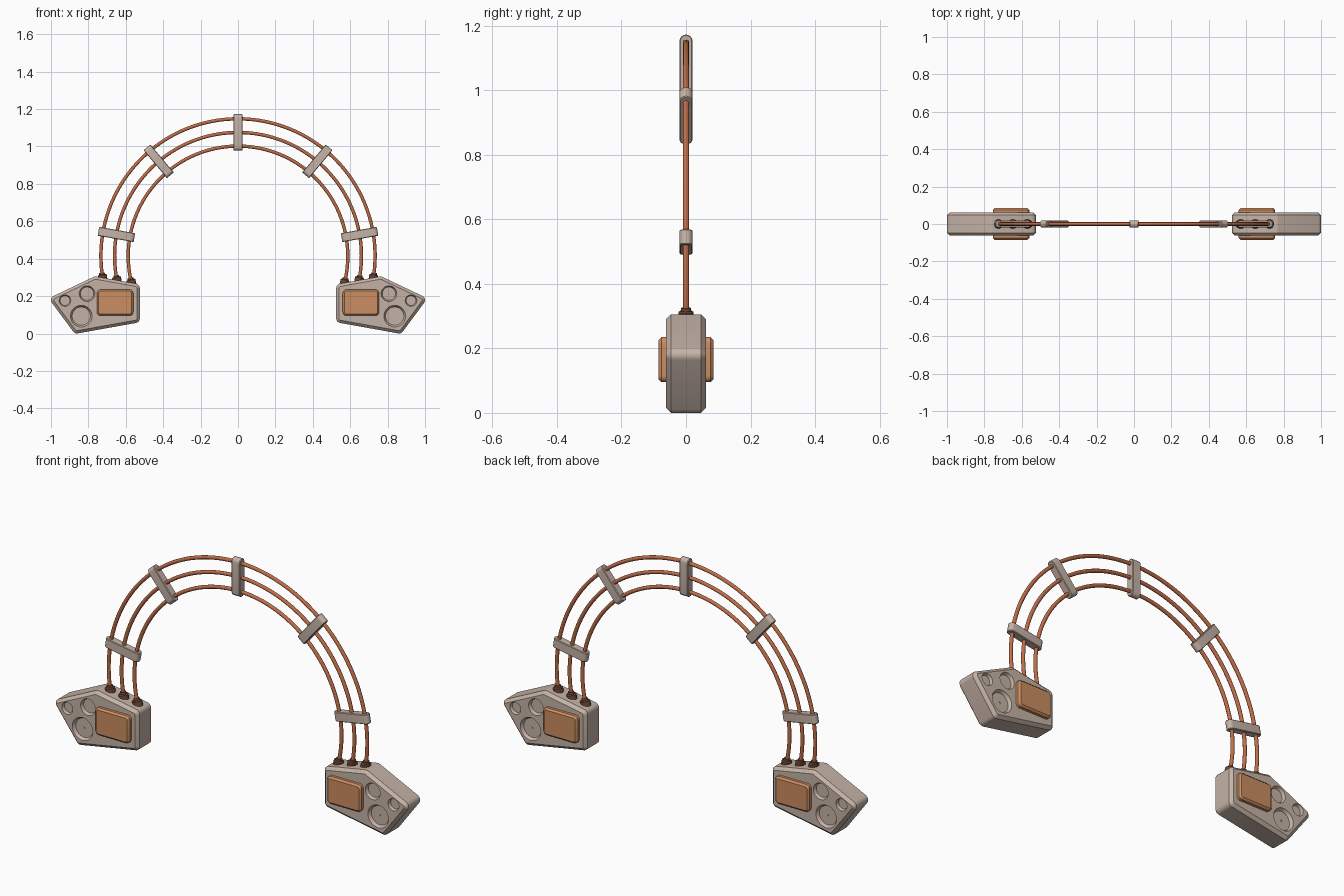
import bpy, bmesh, math
from mathutils import Vector, Matrix

if "Cube" in bpy.data.objects:
    bpy.data.objects.remove(bpy.data.objects["Cube"])

ARC_Z = 0.415                      # centre height of the arch
RADII = (0.587, 0.66, 0.733)       # the three wires


def material(name, rgb):
    m = bpy.data.materials.new(name)
    m.diffuse_color = (*rgb, 1)
    m.use_nodes = True
    m.node_tree.nodes["Principled BSDF"].inputs["Base Color"].default_value = m.diffuse_color
    return m


SHELL = material("warm grey", (0.56, 0.45, 0.385))
PLATE = material("light copper", (0.60, 0.27, 0.12))
WIRE = material("copper wire", (0.53, 0.155, 0.065))
COLLAR = material("dark brown", (0.17, 0.065, 0.04))


def make(name, bm, mat, angle=30):
    bmesh.ops.recalc_face_normals(bm, faces=bm.faces)
    me = bpy.data.meshes.new(name)
    bm.to_mesh(me)
    bm.free()
    ob = bpy.data.objects.new(name, me)
    bpy.context.collection.objects.link(ob)
    me.materials.append(mat)
    smooth(ob, angle)
    return ob


def smooth(ob, angle=30):
    bpy.ops.object.select_all(action='DESELECT')
    ob.select_set(True)
    bpy.context.view_layer.objects.active = ob
    bpy.ops.object.shade_smooth_by_angle(angle=math.radians(angle))


def mirror(ob):
    ob.modifiers.new("mirror", 'MIRROR').use_axis[0] = True


def rounded(points, r, n=6):
    """Outline with every corner replaced by an arc of radius r."""
    out, pts = [], [Vector(p) for p in points]
    for i, p in enumerate(pts):
        a = (pts[i - 1] - p).normalized()
        b = (pts[(i + 1) % len(pts)] - p).normalized()
        half = a.angle(b) / 2
        c = p + (a + b).normalized() * r / math.sin(half)
        t = r / math.tan(half)
        va, vb = p + a * t - c, p + b * t - c
        for k in range(n + 1):
            f = k / n
            w = va * math.sin((1 - f) * (math.pi / 2 - half) * 2) + vb * math.sin(f * (math.pi / 2 - half) * 2)
            out.append(c + w.normalized() * r)
    return out


def rect(cx, cz, w, h):
    return [(cx - w / 2, cz - h / 2), (cx + w / 2, cz - h / 2),
            (cx + w / 2, cz + h / 2), (cx - w / 2, cz + h / 2)]


def prism(outline, half, chamfer):
    """Extrude an x-z outline to y = +-half and chamfer both rims."""
    bm = bmesh.new()
    f = bm.faces.new([bm.verts.new((p.x, -half, p.y)) for p in outline])
    top = bmesh.ops.extrude_face_region(bm, geom=[f], use_keep_orig=True)
    bmesh.ops.translate(bm, vec=(0, 2 * half, 0),
                        verts=[v for v in top["geom"] if isinstance(v, bmesh.types.BMVert)])
    bmesh.ops.recalc_face_normals(bm, faces=bm.faces)
    if chamfer:
        rims = [e for e in bm.edges if abs(e.verts[0].co.y - e.verts[1].co.y) < 1e-5]
        bmesh.ops.bevel(bm, geom=rims, offset=chamfer, segments=1, affect='EDGES', profile=0.5)
    return bm


# End housing: rounded five-sided block
body = [(0.525, 0.06), (0.872, -0.002), (1.013, 0.188), (0.765, 0.306), (0.525, 0.263)]
housing = make("end_housing", prism(rounded(body, 0.025), 0.062, 0.015), SHELL)

# Round dished recesses on both faces of the housing
DIALS = ((0.838, 0.093, 0.058), (0.807, 0.213, 0.042), (0.925, 0.176, 0.031))
cut = bmesh.new()
for x, z, r in DIALS:
    for s in (-1, 1):
        m = Matrix.Translation((x, s * 0.062, z)) @ Matrix.Rotation(-s * math.pi / 2, 4, 'X')
        bmesh.ops.create_cone(cut, cap_ends=True, segments=40, radius1=r * 0.84,
                              radius2=r * 1.16, depth=0.03, matrix=m)
cutter = make("recess_cutter", cut, SHELL)
cutter.hide_render = True
mod = housing.modifiers.new("recesses", 'BOOLEAN')
mod.operation, mod.solver, mod.object = 'DIFFERENCE', 'EXACT', cutter
dg = bpy.context.evaluated_depsgraph_get()
carved = bpy.data.meshes.new_from_object(housing.evaluated_get(dg))
housing.modifiers.clear()
housing.data = carved
bpy.data.objects.remove(cutter)
smooth(housing)
mirror(housing)

# Small centre pins in the large recesses
pins = bmesh.new()
for s in (-1, 1):
    bmesh.ops.create_cone(pins, cap_ends=True, segments=12, radius1=0.004, radius2=0.004, depth=0.01,
                          matrix=Matrix.Translation((0.838, s * 0.046, 0.093)) @ Matrix.Rotation(math.pi / 2, 4, 'X'))
mirror(make("recess_pin", pins, SHELL))

# Copper pads standing proud of both housing faces
mirror(make("copper_pad", prism(rounded(rect(0.657, 0.165, 0.194, 0.14), 0.02), 0.085, 0.009), PLATE))

# Wires and the stepped collars where they enter the housing
for name, r in zip(("inner", "middle", "outer"), RADII):
    a0 = math.asin((0.24 - ARC_Z) / r)
    cu = bpy.data.curves.new(name + "_wire", 'CURVE')
    cu.dimensions, cu.bevel_depth, cu.bevel_resolution = '3D', 0.0095, 3
    cu.use_fill_caps = True
    sp = cu.splines.new('POLY')
    n = 96
    sp.points.add(n)
    for i, p in enumerate(sp.points):
        a = a0 + (math.pi - 2 * a0) * i / n
        p.co = (r * math.cos(a), 0, ARC_Z + r * math.sin(a), 1)
    sp.use_smooth = True
    cu.materials.append(WIRE)
    bpy.context.collection.objects.link(bpy.data.objects.new(name + "_wire", cu))

    x = math.sqrt(r * r - 0.13 ** 2)
    z = 0.263 + 0.179 * (x - 0.525)
    a = math.asin((z - ARC_Z) / r)
    place = Matrix.Translation((r * math.cos(a), 0, z)) @ Matrix.Rotation(-a, 4, 'Y')
    bm = bmesh.new()
    for r1, r2, lo, hi in ((0.024, 0.024, -0.02, 0.014), (0.024, 0.019, 0.014, 0.018), (0.017, 0.015, 0.01, 0.027)):
        bmesh.ops.create_cone(bm, cap_ends=True, segments=24, radius1=r1, radius2=r2, depth=hi - lo,
                              matrix=place @ Matrix.Translation((0, 0, (lo + hi) / 2)))
    mirror(make(name + "_collar", bm, COLLAR))

# Clips that hold the three wires together
for i, deg in enumerate((10, 50, 90, 130, 170)):
    c, s = math.cos(math.radians(deg)), math.sin(math.radians(deg))
    clip = make(f"wire_clip_{i + 1}", prism(rounded(rect(0.66, 0, 0.195, 0.04), 0.0195), 0.024, 0.003), SHELL)
    clip.matrix_world = Matrix(((c, -s, 0, 0), (0, 0, -1, 0), (s, c, 0, ARC_Z), (0, 0, 0, 1)))
